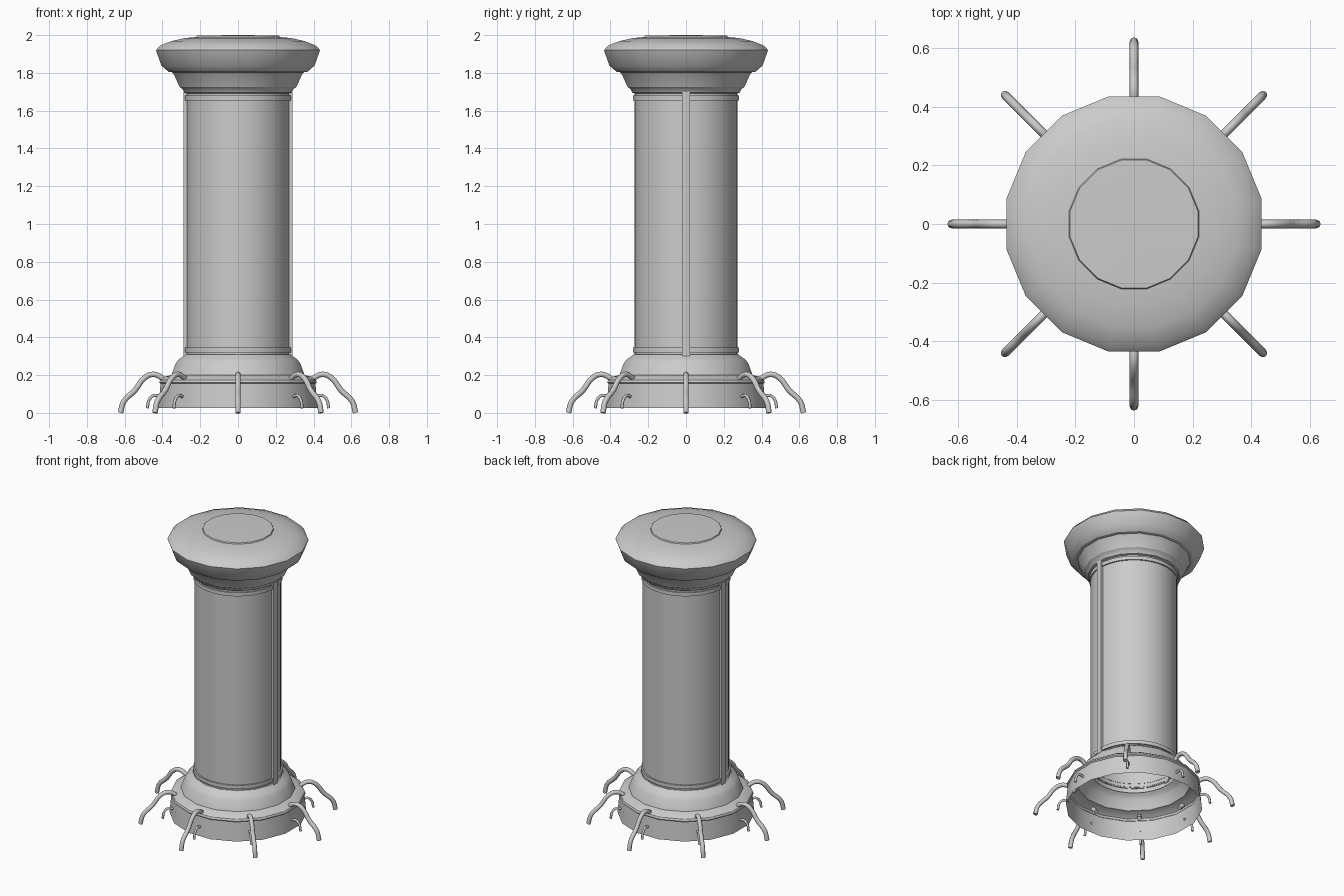
import bpy, bmesh
from math import sin, cos, pi, radians

if "Cube" in bpy.data.objects:
    bpy.data.objects.remove(bpy.data.objects["Cube"])


def lathe(name, profile, sides, offset=0.0, angle=30):
    """Revolve (radius, height) points; a zero radius closes the end."""
    bm = bmesh.new()
    rings = []
    for r, z in profile:
        if r == 0:
            rings.append([bm.verts.new((0, 0, z))] * sides)
        else:
            rings.append([bm.verts.new((r * cos(offset + 2 * pi * i / sides),
                                        r * sin(offset + 2 * pi * i / sides), z))
                          for i in range(sides)])
    for a, b in zip(rings, rings[1:]):
        for i in range(sides):
            j = (i + 1) % sides
            bm.faces.new(list(dict.fromkeys((a[i], a[j], b[j], b[i]))))
    bmesh.ops.recalc_face_normals(bm, faces=bm.faces)
    mesh = bpy.data.meshes.new(name)
    bm.to_mesh(mesh)
    bm.free()
    ob = bpy.data.objects.new(name, mesh)
    bpy.context.collection.objects.link(ob)
    bpy.ops.object.select_all(action='DESELECT')
    ob.select_set(True)
    bpy.context.view_layer.objects.active = ob
    bpy.ops.object.shade_smooth_by_angle(angle=radians(angle))
    return ob


def cable(name, path, radius, turn):
    """Smooth round cable following a radial (distance, height) path."""
    cu = bpy.data.curves.new(name, 'CURVE')
    cu.dimensions = '3D'
    cu.bevel_depth = radius
    cu.bevel_resolution = 2
    cu.resolution_u = 4
    cu.use_fill_caps = True
    sp = cu.splines.new('BEZIER')
    sp.bezier_points.add(len(path) - 1)
    for p, (r, z) in zip(sp.bezier_points, path):
        p.co = (r, 0, z)
        p.handle_left_type = p.handle_right_type = 'AUTO'
    ob = bpy.data.objects.new(name, cu)
    ob.rotation_euler.z = turn
    bpy.context.collection.objects.link(ob)


def box(name, center, size):
    bpy.ops.mesh.primitive_cube_add(size=1, location=center)
    ob = bpy.context.object
    ob.name = name
    ob.scale = size


HALF = pi / 16  # puts a flat side towards each axis

# Shaft and its thin end bands
lathe("shaft", [(0.272, 0.28), (0.272, 1.72)], 48)
for name, z in (("lower_band", 0.32), ("upper_band", 1.655)):
    lathe(name, [(0.27, z), (0.281, z), (0.281, z + 0.025), (0.27, z + 0.025)], 48)

# Hollow stepped base, open underneath
lathe("base", [(0.43, 0.025), (0.418, 0.155), (0.425, 0.162), (0.42, 0.175),
               (0.395, 0.192), (0.36, 0.2), (0.335, 0.265), (0.318, 0.285),
               (0.295, 0.3), (0.285, 0.31), (0.27, 0.31)], 16, HALF)

# Stepped capital with a shallow domed lid
lathe("capital", [(0.27, 1.69), (0.29, 1.695), (0.3, 1.715), (0.315, 1.725),
                  (0.345, 1.79), (0.355, 1.803), (0.375, 1.806), (0.413, 1.838),
                  (0.443, 1.92), (0.42, 1.945), (0.36, 1.968), (0.29, 1.984),
                  (0.225, 1.99)], 16, HALF)
lathe("lid", [(0.228, 1.985), (0.222, 1.997), (0.12, 1.999), (0, 2.0)], 16, HALF)

# Vertical seam strips on both sides of the shaft
for side, s in (("left", -1), ("right", 1)):
    box(side + "_seam_strip", (s * 0.277, 0, 1.0), (0.022, 0.04, 1.4))

# Eight large root cables with a small one below each
BIG = [(0.37, 0.15), (0.405, 0.187), (0.45, 0.204), (0.495, 0.185),
       (0.545, 0.12), (0.605, 0.06), (0.622, 0.0)]
SMALL = [(0.41, 0.085), (0.445, 0.092), (0.47, 0.07), (0.48, 0.025)]
for i in range(8):
    cable(f"large_cable_{i + 1}", BIG, 0.0145, i * pi / 4)
    cable(f"small_cable_{i + 1}", SMALL, 0.008, i * pi / 4)
